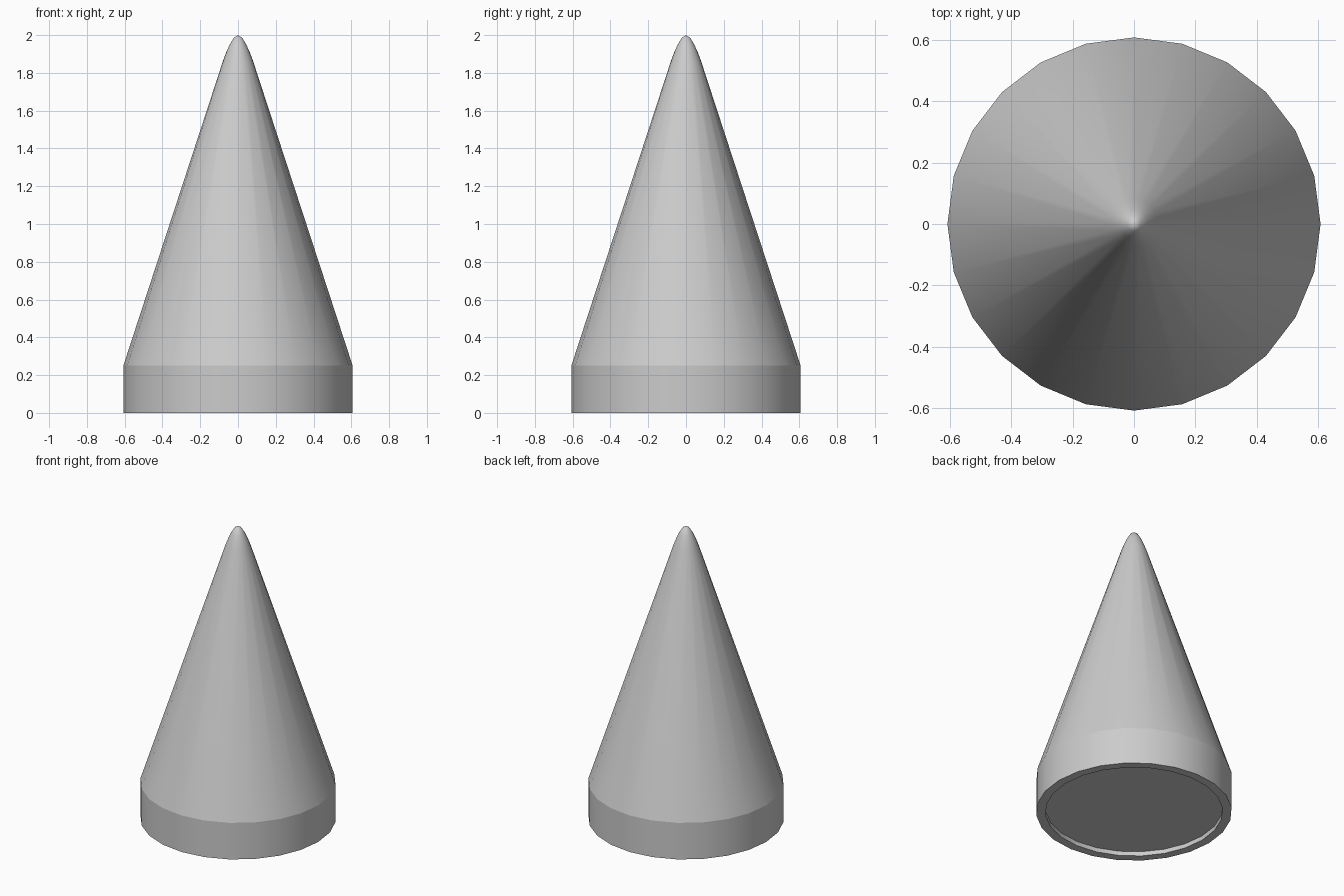
import bpy, bmesh, math

if "Cube" in bpy.data.objects:
    bpy.data.objects.remove(bpy.data.objects["Cube"])

SIDES = 24

# Half profile (radius, height): recessed underside, rim, band, cone, rounded tip
profile = [(0.55, 0.03), (0.55, 0.0), (0.607, 0.0), (0.607, 0.25),
           (0.079, 1.865), (0.062, 1.91), (0.044, 1.95), (0.023, 1.985)]
SHARP_RINGS = 4  # rings below the cone keep a hard edge

bm = bmesh.new()
rings = []
for r, z in profile:
    rings.append([bm.verts.new((r * math.cos(math.tau * i / SIDES),
                                r * math.sin(math.tau * i / SIDES), z))
                  for i in range(SIDES)])

# Walls between neighbouring rings
for a, b in zip(rings, rings[1:]):
    for i in range(SIDES):
        j = (i + 1) % SIDES
        bm.faces.new((a[i], a[j], b[j], b[i]))

# Rounded tip fan and recessed base disc
tip = bm.verts.new((0, 0, 2.0))
for i in range(SIDES):
    bm.faces.new((rings[-1][i], rings[-1][(i + 1) % SIDES], tip))
bm.faces.new(rings[0][::-1])
bmesh.ops.recalc_face_normals(bm, faces=bm.faces[:])

# Smooth around the cone, crisp at rim and band
for f in bm.faces:
    f.smooth = True
for ring in rings[:SHARP_RINGS]:
    for i in range(SIDES):
        bm.edges.get((ring[i], ring[(i + 1) % SIDES])).smooth = False

mesh = bpy.data.meshes.new("nose_cone")
bm.to_mesh(mesh)
bm.free()
bpy.context.collection.objects.link(bpy.data.objects.new("nose_cone", mesh))
